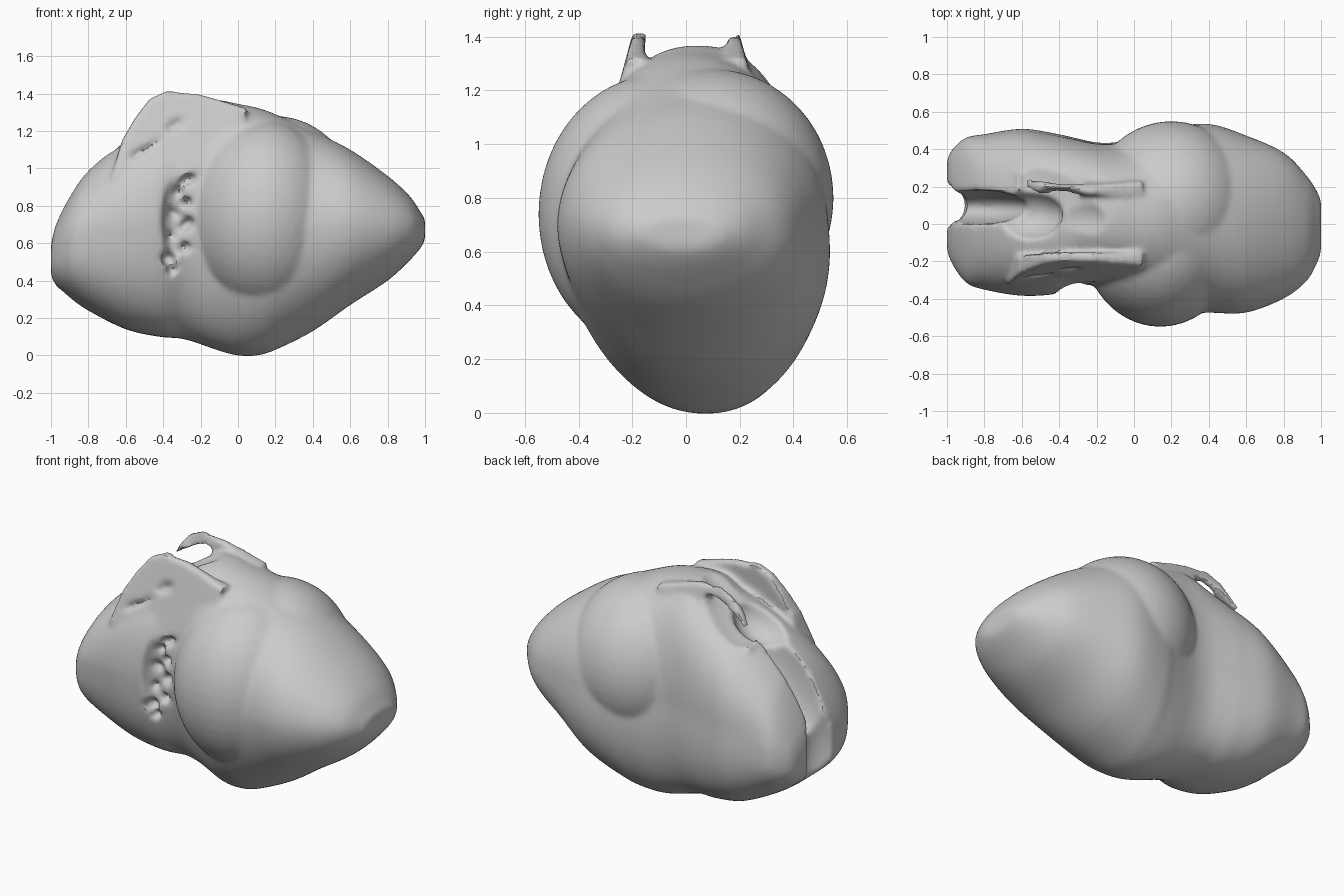
import bpy, bmesh, math, random

if "Cube" in bpy.data.objects:
    bpy.data.objects.remove(bpy.data.objects["Cube"])
random.seed(4)


def make_object(name, bm):
    bmesh.ops.recalc_face_normals(bm, faces=bm.faces)
    me = bpy.data.meshes.new(name)
    bm.to_mesh(me)
    bm.free()
    ob = bpy.data.objects.new(name, me)
    bpy.context.collection.objects.link(ob)
    return ob


def spline(a, b, c, d, t):
    return [q + 0.5 * t * (r - p + t * (2*p - 5*q + 4*r - s + t * (3*(q - r) + s - p)))
            for p, q, r, s in zip(a, b, c, d)]


def loft(name, rows, steps=4, sides=96):
    # superellipse rings along x; row = x, bottom, top, front, back
    bm = bmesh.new()
    rings = []
    for i in range(len(rows) - 1):
        a, d = rows[max(i - 1, 0)], rows[min(i + 2, len(rows) - 1)]
        for k in range(steps + (i == len(rows) - 2)):
            x, z0, z1, y0, y1 = spline(a, rows[i], rows[i + 1], d, k / steps)
            n = 2.1 + 0.4 * min(1, max(0, (0.1 - x) / 0.5))
            ring = []
            for j in range(sides):
                u = 2 * math.pi * j / sides
                c, s = math.cos(u), math.sin(u)
                z = (z0 + z1) / 2 + (z1 - z0) / 2 * math.copysign(abs(s) ** (2 / n), s)
                y = (y0 + y1) / 2 + (y1 - y0) / 2 * math.copysign(abs(c) ** (2 / n), c)
                ring.append(bm.verts.new((x, y + 0.08 * max(0, 0.7 - z), z)))
            rings.append(ring)
    for r, q in zip(rings, rings[1:]):
        for j in range(sides):
            m = (j + 1) % sides
            bm.faces.new((r[j], r[m], q[m], q[j]))
    bm.faces.new(rings[0])
    bm.faces.new(rings[-1])
    return make_object(name, bm)


def ellipsoid(name, centre, radii, tilt=0):
    bm = bmesh.new()
    bmesh.ops.create_icosphere(bm, subdivisions=4, radius=1)
    ob = make_object(name, bm)
    ob.location, ob.scale = centre, radii
    ob.rotation_euler = (0, tilt, 0)
    ob.hide_render = True
    return ob


def flap(name, side, outline):
    # leaning sheet from a side outline, thicker towards its foot
    bm = bmesh.new()
    loops = []
    for t in (0, 1):
        loops.append([bm.verts.new((x, side * (0.31 - 0.27 * (z - 1.0)
                                               - t * (0.05 + 0.2 * (1.41 - z))), z))
                      for x, z in outline])
    a, b = loops
    bm.faces.new(a)
    bm.faces.new(b)
    for i in range(len(a)):
        j = (i + 1) % len(a)
        bm.faces.new((a[i], a[j], b[j], b[i]))
    bmesh.ops.triangulate(bm, faces=bm.faces)
    return make_object(name, bm)


def apply(ob, m):
    bpy.context.view_layer.objects.active = ob
    bpy.ops.object.modifier_apply(modifier=m.name)


def combine(ob, other, op):
    m = ob.modifiers.new("bool", 'BOOLEAN')
    m.operation, m.solver, m.object = op, 'EXACT', other
    apply(ob, m)
    bpy.data.objects.remove(other)


# main body, tapering to the right
body = loft("body", [
    (-1.0, .42, .60, -.15, .32), (-.975, .37, .70, -.22, .38),
    (-.9, .31, .85, -.32, .45), (-.8, .24, .99, -.355, .47),
    (-.6, .14, 1.15, -.385, .5), (-.42, .10, 1.24, -.375, .475),
    (-.3, .09, 1.30, -.335, .45), (-.2, .06, 1.36, -.33, .43),
    (-.1, .025, 1.365, -.36, .43), (0, .0, 1.345, -.41, .45),
    (.1, .0, 1.325, -.45, .48), (.2, .03, 1.29, -.47, .51),
    (.4, .13, 1.2, -.475, .53), (.6, .27, 1.1, -.475, .47),
    (.8, .4, .96, -.4, .38), (.92, .51, .85, -.31, .26),
    (.98, .58, .76, -.21, .17), (1.0, .62, .73, -.15, .12)])

# rounded bulges on the front and back
combine(body, ellipsoid("front_bulge", (.14, -.1, .74), (.41, .45, .52)), 'UNION')
combine(body, ellipsoid("back_bulge", (.2, .1, .8), (.44, .45, .48)), 'UNION')

# two thin flaps standing on top
outline = [(-.68, .95), (-.62, 1.15), (-.55, 1.27), (-.47, 1.375), (-.38, 1.415),
           (-.2, 1.395), (.05, 1.32), (0, 1.1), (-.3, .95)]
for side in (-1, 1):
    combine(body, flap("flap", side, outline), 'UNION')

# cleft between the two left lobes, and the open cavity between the flaps
for c, r, tilt in [((-1.03, .10, .5), (.14, .12, .38), 0),
                   ((-.84, .09, .92), (.2, .09, .42), .55),
                   ((-.6, .05, 1.22), (.22, .14, .18), 0),
                   ((-.45, .02, 1.39), (.38, .17, .15), -.25)]:
    combine(body, ellipsoid("cleft_cutter", c, r, tilt), 'DIFFERENCE')

# ragged groove between the front lobe and the bulge
combine(body, ellipsoid("groove_cutter", (-.33, -.39, .72), (.08, .10, .29)), 'DIFFERENCE')
for i in range(9):
    c = (-.33 + random.uniform(-.05, .07), -.32, .46 + i * .06)
    r = (random.uniform(.03, .06), .06, random.uniform(.02, .04))
    combine(body, ellipsoid("pit_cutter", c, r, random.uniform(-1, 1)), 'DIFFERENCE')

# gap under the back flap and dents on the flaps
for c, r in [((-.45, .24, 1.235), (.2, .2, .06)), ((-.33, -.27, 1.24), (.08, .05, .04)),
             ((-.47, -.29, 1.12), (.17, .04, .02))]:
    combine(body, ellipsoid("gap_cutter", c, r, -.55), 'DIFFERENCE')

# fuse into one scanned-looking skin
m = body.modifiers.new("remesh", 'REMESH')
m.mode, m.voxel_size = 'VOXEL', 0.015
apply(body, m)
m = body.modifiers.new("soften", 'SMOOTH')
m.factor, m.iterations = 0.5, 8
apply(body, m)
body.select_set(True)
bpy.ops.object.shade_smooth_by_angle(angle=math.radians(35))
